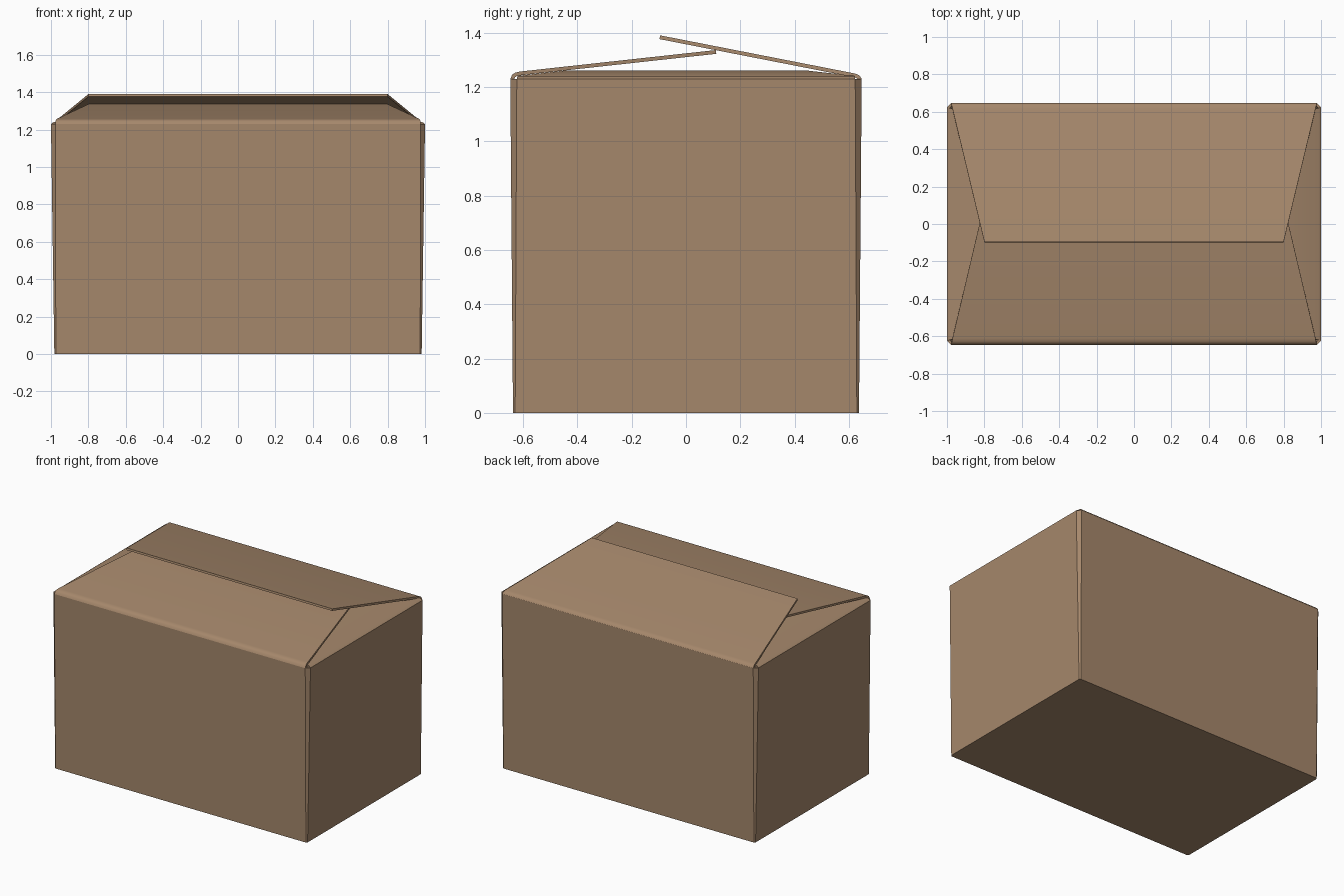
import bpy, bmesh, math
from mathutils import Matrix

if "Cube" in bpy.data.objects:
    bpy.data.objects.remove(bpy.data.objects["Cube"])

card = bpy.data.materials.new("cardboard brown")
card.diffuse_color = (0.38, 0.245, 0.148, 1)
card.use_nodes = True
card.node_tree.nodes["Principled BSDF"].inputs["Base Color"].default_value = card.diffuse_color
THICK = 0.014


def make_sheet(name, verts, faces, turn=0):
    """Turn a sheet mesh about z, give it board thickness inward, shade it."""
    me = bpy.data.meshes.new(name)
    me.from_pydata(verts, [], faces)
    me.transform(Matrix.Rotation(turn, 4, 'Z'))
    me.materials.append(card)
    ob = bpy.data.objects.new(name, me)
    bpy.context.collection.objects.link(ob)
    bpy.ops.object.select_all(action='DESELECT')
    ob.select_set(True)
    bpy.context.view_layer.objects.active = ob
    mod = ob.modifiers.new("board", 'SOLIDIFY')
    mod.thickness = THICK
    mod.offset = -1
    bpy.ops.object.modifier_apply(modifier=mod.name)
    bpy.ops.object.shade_smooth_by_angle(angle=math.radians(40))
    return ob


def ring(hx, hy, c, z):
    """Rectangle with chamfered corners, counter-clockwise."""
    return [(-hx + c, -hy, z), (hx - c, -hy, z), (hx, -hy + c, z), (hx, hy - c, z),
            (hx - c, hy, z), (-hx + c, hy, z), (-hx, hy - c, z), (-hx, -hy + c, z)]


# Box body: slightly flared walls with a closed floor
verts = ring(0.982, 0.637, 0.008, 0) + ring(1.0, 0.647, 0.024, 1.23)
faces = [(i, (i + 1) % 8, 8 + (i + 1) % 8, 8 + i) for i in range(8)]
faces.append(tuple(range(7, -1, -1)))
make_sheet("box_body", verts, faces)


def flap(name, profile, turn):
    """Profile rows are (half width, distance from centre, height), hinge first."""
    verts, faces = [], []
    for w, d, z in profile:
        verts += [(-w, -d, z), (w, -d, z)]
    for i in range(len(profile) - 1):
        a = 2 * i
        faces.append((a, a + 1, a + 3, a + 2))
    make_sheet(name, verts, faces, turn)


# Short side flaps, tucked beneath
side = [(0.623, 1.0, 1.23), (0.62, 0.985, 1.241), (0.45, 0.35, 1.26)]
flap("right_flap", side, math.pi / 2)
flap("left_flap", side, -math.pi / 2)

# Long flaps with rounded hinges; the back one lies over the front one
flap("front_flap", [(0.976, 0.647, 1.23), (0.976, 0.640, 1.245), (0.973, 0.628, 1.253),
                    (0.970, 0.610, 1.257), (0.80, -0.11, 1.336)], 0)
flap("back_flap", [(0.976, 0.647, 1.23), (0.976, 0.640, 1.241), (0.973, 0.630, 1.247),
                   (0.970, 0.615, 1.251), (0.80, -0.095, 1.39)], math.pi)
